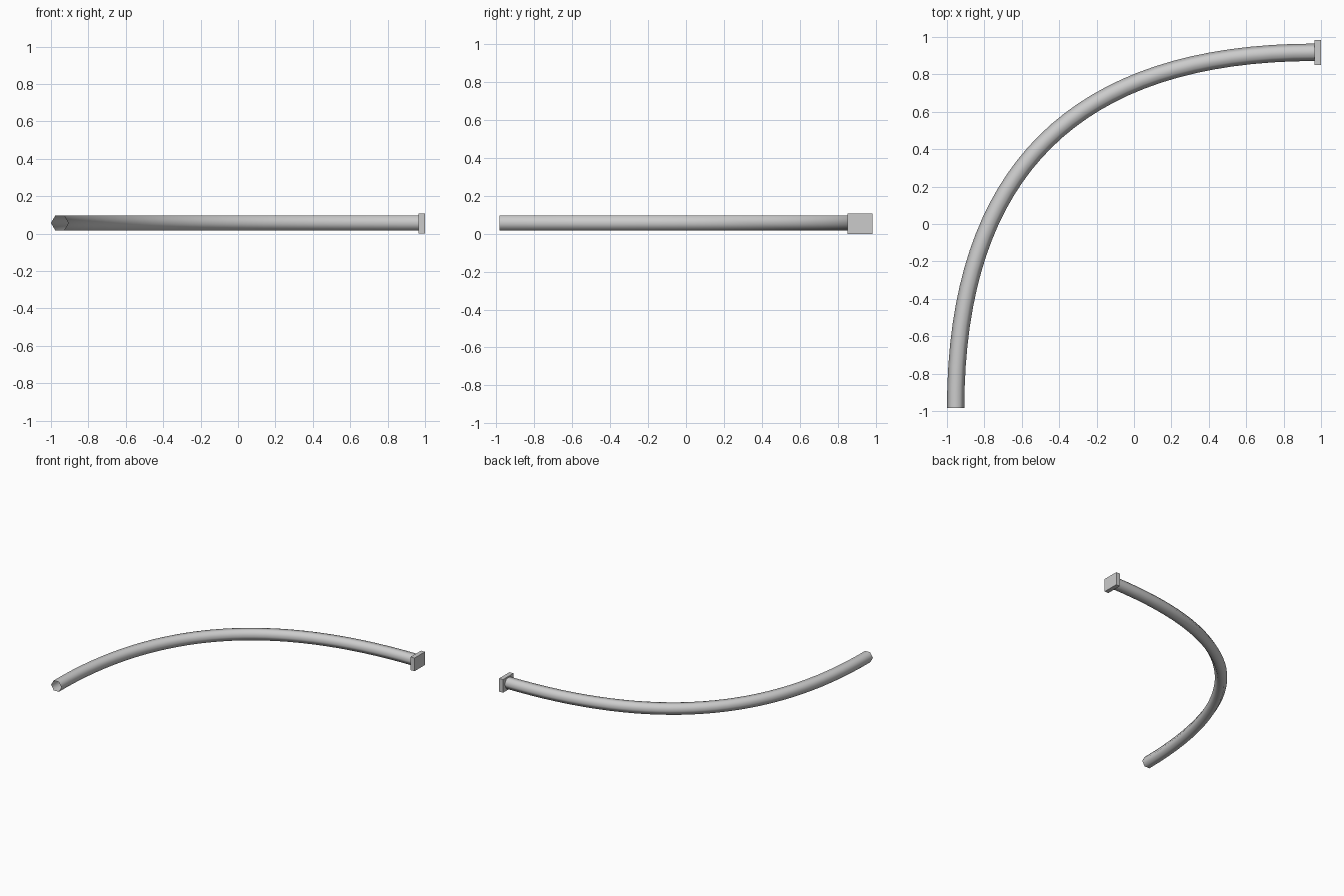
import bpy, bmesh, math
from mathutils import Vector

if "Cube" in bpy.data.objects:
    bpy.data.objects.remove(bpy.data.objects["Cube"])

R, SIDES, STEPS, ZC = 0.0465, 6, 32, 0.057


def finish(name, bm, smooth):
    bmesh.ops.recalc_face_normals(bm, faces=bm.faces[:])
    me = bpy.data.meshes.new(name)
    bm.to_mesh(me)
    bm.free()
    for p in me.polygons:
        p.use_smooth = smooth
    ob = bpy.data.objects.new(name, me)
    bpy.context.collection.objects.link(ob)
    return ob


# curved rail: open hexagonal tube swept along a quadratic arc
p0, p1, p2 = Vector((-0.9535, -0.985, ZC)), Vector((-0.9535, 0.918, ZC)), Vector((0.97, 0.918, ZC))
bm = bmesh.new()
rings = []
for i in range(STEPS + 1):
    t = i / STEPS
    c = p0 * (1 - t) ** 2 + p1 * 2 * t * (1 - t) + p2 * t * t
    tan = ((p1 - p0) * (1 - t) + (p2 - p1) * t).normalized()
    side = Vector((-tan.y, tan.x, 0))
    rings.append([bm.verts.new(c + side * R * math.cos(a) + Vector((0, 0, R * math.sin(a))))
                  for a in (2 * math.pi * k / SIDES for k in range(SIDES))])
for a, b in zip(rings, rings[1:]):
    for k in range(SIDES):
        n = (k + 1) % SIDES
        bm.faces.new((a[k], a[n], b[n], b[k]))
finish("curved_rail", bm, True)

# end mounting plate
bm = bmesh.new()
bmesh.ops.create_cube(bm, size=1)
for v in bm.verts:
    v.co = Vector((0.9825 + v.co.x * 0.035, 0.918 + v.co.y * 0.134, 0.054 + v.co.z * 0.108))
finish("end_plate", bm, False)
